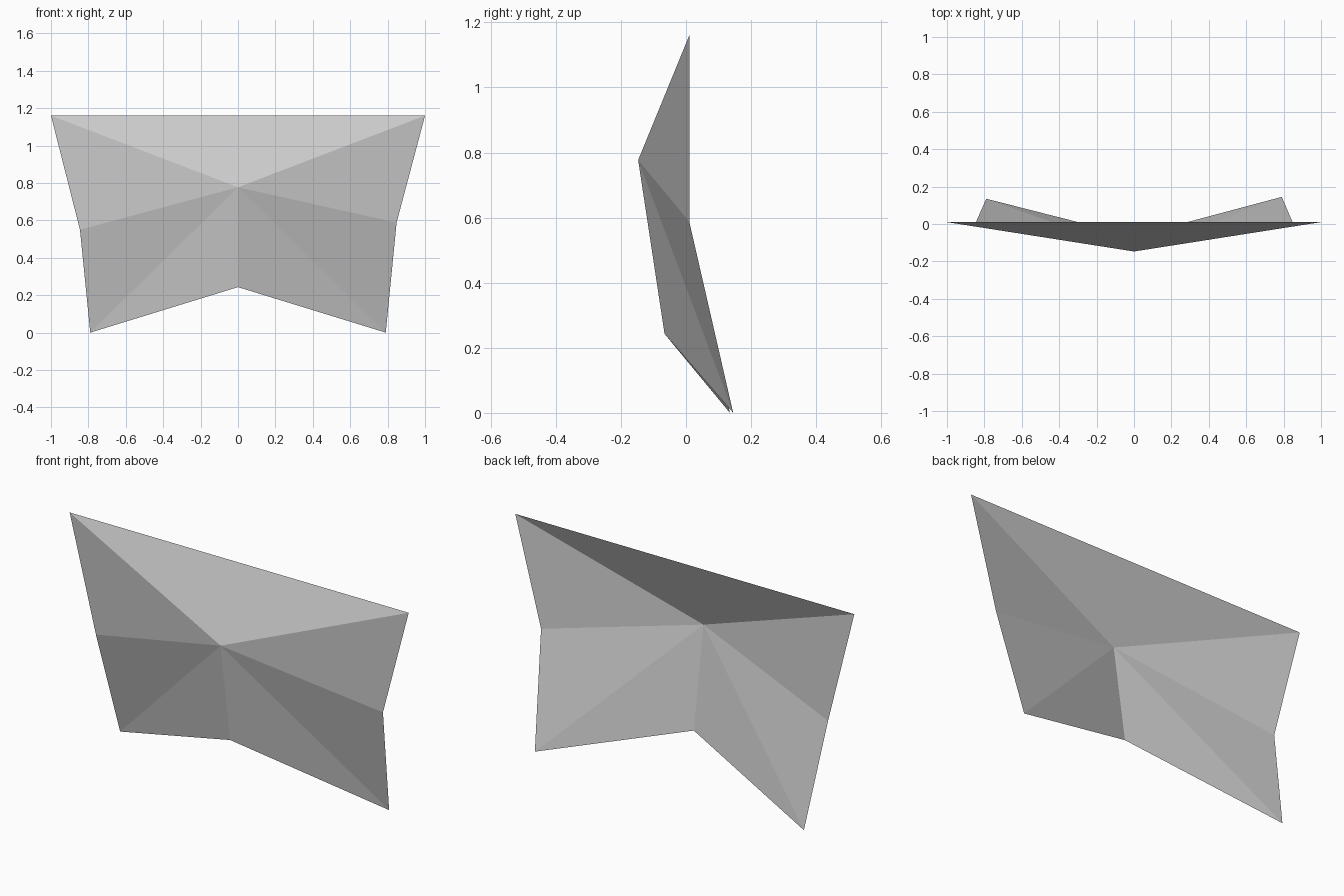
import bpy
import bmesh

if "Cube" in bpy.data.objects:
    bpy.data.objects.remove(bpy.data.objects["Cube"])

# Flat grey for the whole sheet
grey = bpy.data.materials.new("light_grey")
grey.diffuse_color = (0.6, 0.6, 0.6, 1.0)
grey.use_nodes = True
grey.node_tree.nodes["Principled BSDF"].inputs["Base Color"].default_value = grey.diffuse_color

# Raised centre point and the outline, counter-clockwise from the front
apex = (0.0, -0.147, 0.777)
outline = [
    (1.0, 0.01, 1.16),       # upper right corner
    (-1.0, 0.01, 1.16),      # upper left corner
    (-0.845, 0.01, 0.55),    # left side bend
    (-0.79, 0.135, 0.0),     # lower left tip
    (0.0, -0.066, 0.243),    # lower middle notch
    (0.79, 0.145, 0.0),      # lower right tip
    (0.848, 0.01, 0.588),    # right side bend
]

# Fan of flat triangles around the centre point
bm = bmesh.new()
centre = bm.verts.new(apex)
rim = [bm.verts.new(p) for p in outline]
for a, b in zip(rim, rim[1:] + rim[:1]):
    bm.faces.new((centre, a, b))

mesh = bpy.data.meshes.new("folded_sheet")
bm.to_mesh(mesh)
bm.free()
mesh.materials.append(grey)
sheet = bpy.data.objects.new("folded_sheet", mesh)
bpy.context.collection.objects.link(sheet)
